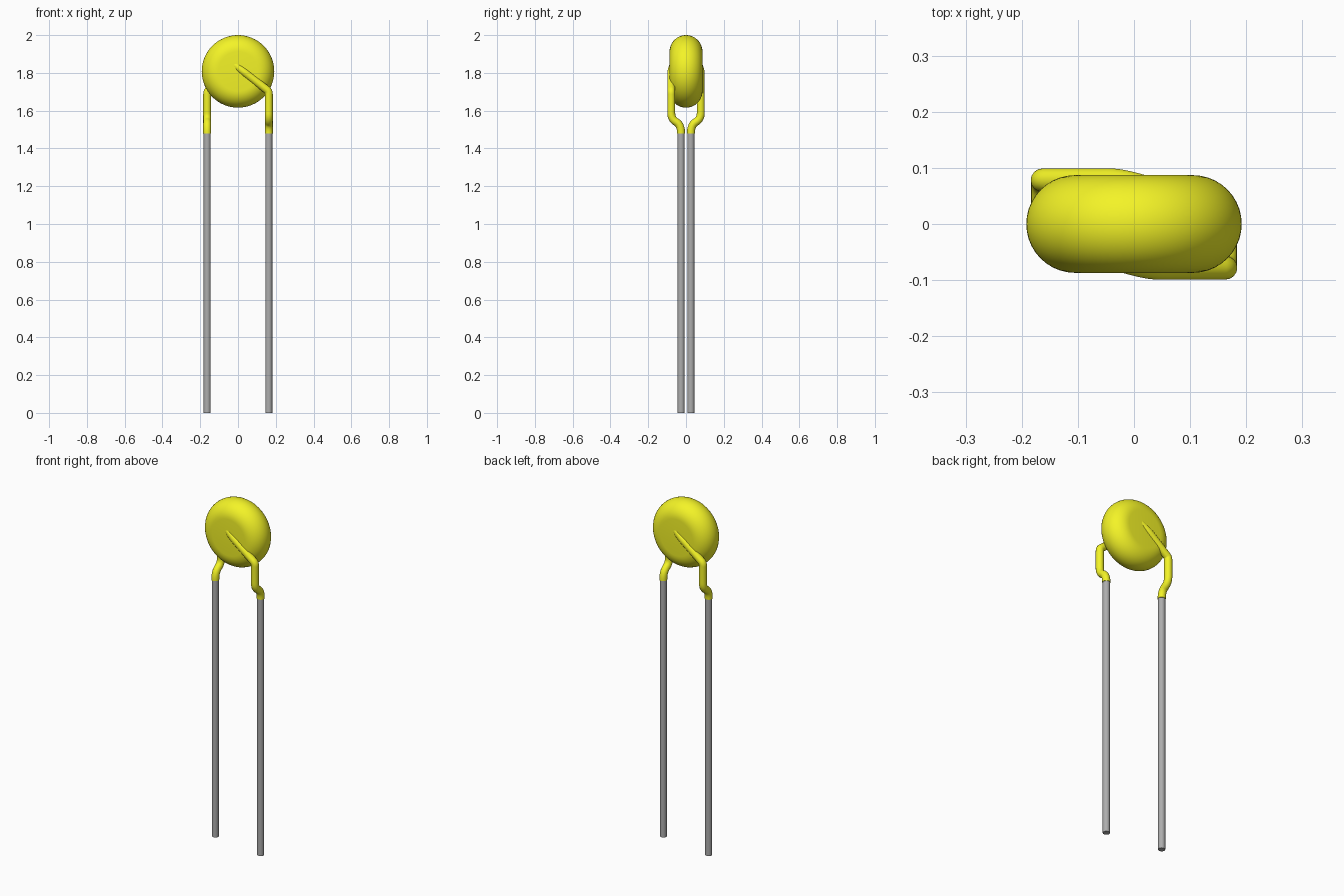
import bpy, bmesh
from math import sin, cos, pi, radians
from mathutils import Vector

if "Cube" in bpy.data.objects:
    bpy.data.objects.remove(bpy.data.objects["Cube"])


def material(name, rgb):
    m = bpy.data.materials.new(name)
    m.diffuse_color = (*rgb, 1)
    m.use_nodes = True
    m.node_tree.nodes["Principled BSDF"].inputs["Base Color"].default_value = m.diffuse_color
    return m


yellow = material("yellow_coating", (0.9, 0.9, 0.02))
metal = material("lead_metal", (0.42, 0.42, 0.42))


def finish(obj, mat):
    obj.data.materials.append(mat)
    bpy.ops.object.select_all(action='DESELECT')
    obj.select_set(True)
    bpy.context.view_layer.objects.active = obj
    bpy.ops.object.shade_smooth_by_angle(angle=radians(40))


# Disc body: flat faces with a fully rounded rim, turned around the y axis
RIM_CENTRE, RIM, HEIGHT = 0.105, 0.087, 1.808
bm = bmesh.new()
profile = [(0, -RIM)]
profile += [(RIM_CENTRE + RIM * cos(a), RIM * sin(a))
            for a in (-pi / 2 + pi * i / 20 for i in range(21))]
profile += [(0, RIM)]
verts = [bm.verts.new((x, y, 0)) for x, y in profile]
edges = [bm.edges.new(pair) for pair in zip(verts, verts[1:])]
bmesh.ops.spin(bm, geom=verts + edges, cent=(0, 0, 0), axis=(0, 1, 0),
               angle=2 * pi, steps=64)
bmesh.ops.remove_doubles(bm, verts=bm.verts, dist=1e-5)
bmesh.ops.recalc_face_normals(bm, faces=bm.faces)
mesh = bpy.data.meshes.new("disc_body")
bm.to_mesh(mesh)
bm.free()
body = bpy.data.objects.new("disc_body", mesh)
body.location.z = HEIGHT
bpy.context.collection.objects.link(body)
finish(body, yellow)

# Centre line of the coated lead on the front right
LEAD_X, LEAD_Y, COAT_Z = 0.163, -0.026, 1.48
path = [(LEAD_X, LEAD_Y, COAT_Z), (LEAD_X, LEAD_Y, 1.525),
        (LEAD_X, -0.078, 1.555), (LEAD_X, -0.078, 1.62),
        (LEAD_X, -0.078, 1.675), (LEAD_X, -0.078, 1.702),
        (0.143, -0.078, 1.718), (0.07, -0.078, 1.775),
        (0.015, -0.078, 1.818), (-0.05, -0.056, 1.868)]


def coated_lead(name, side):
    curve = bpy.data.curves.new(name, 'CURVE')
    curve.dimensions = '3D'
    curve.bevel_depth = 0.021
    curve.bevel_resolution = 6
    curve.use_fill_caps = True
    spline = curve.splines.new('NURBS')
    spline.points.add(len(path) - 1)
    for point, (x, y, z) in zip(spline.points, path):
        point.co = (x * side, y * side, z, 1)
    spline.order_u = 3
    spline.use_endpoint_u = True
    spline.resolution_u = 8
    obj = bpy.data.objects.new(name, curve)
    bpy.context.collection.objects.link(obj)
    bpy.ops.object.select_all(action='DESELECT')
    obj.select_set(True)
    bpy.context.view_layer.objects.active = obj
    bpy.ops.object.convert(target='MESH')
    finish(bpy.context.object, yellow)


def bare_lead(name, side):
    bpy.ops.mesh.primitive_cylinder_add(
        vertices=24, radius=0.0185, depth=COAT_Z + 0.01,
        location=(LEAD_X * side, LEAD_Y * side, (COAT_Z + 0.01) / 2))
    bpy.context.object.name = name
    finish(bpy.context.object, metal)


# The back lead is the front one turned half a revolution about z
for label, side in (("front", 1), ("back", -1)):
    coated_lead(label + "_coated_lead", side)
    bare_lead(label + "_bare_lead", side)
